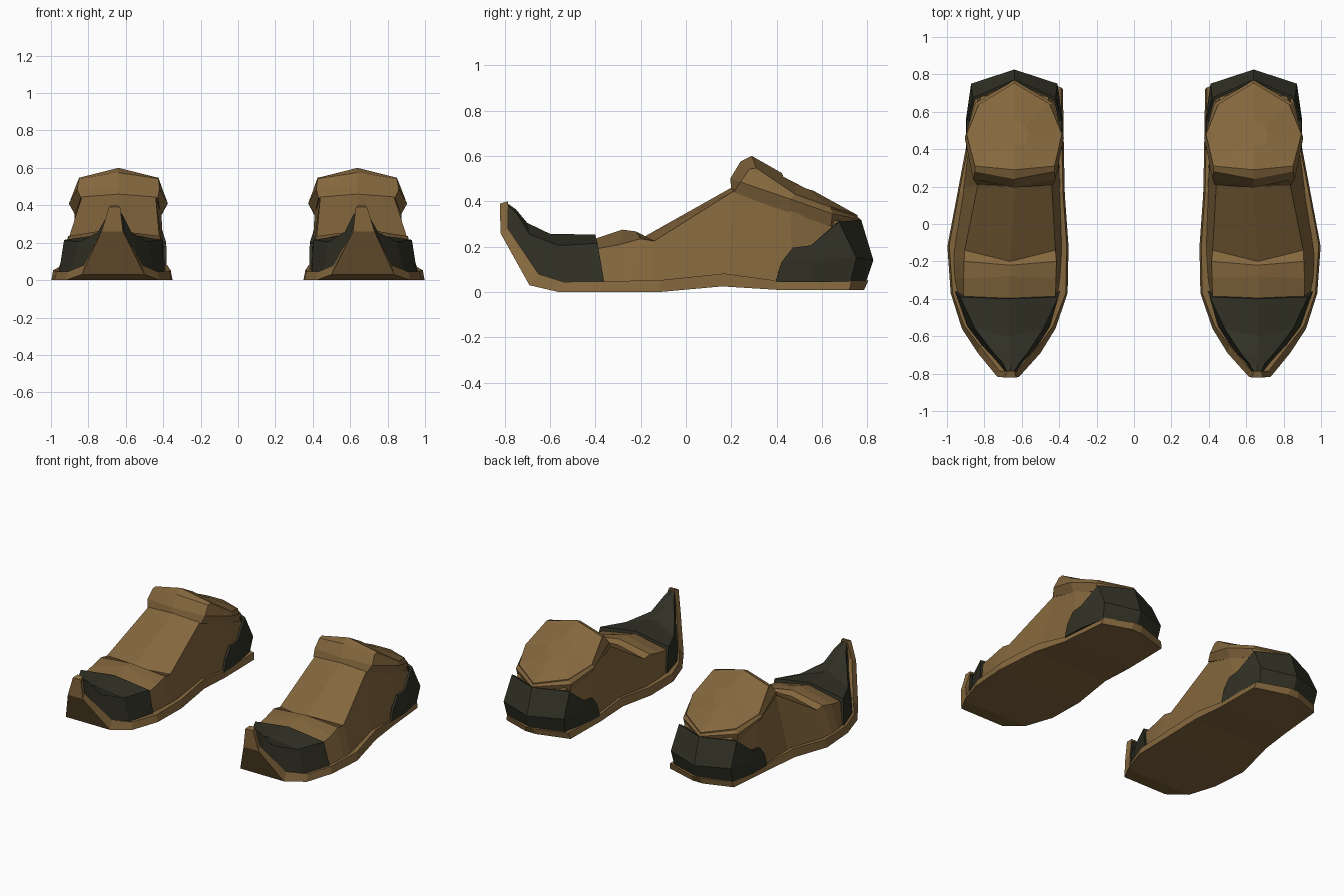
import bpy, bmesh


def material(name, color):
    m = bpy.data.materials.new(name)
    m.diffuse_color = (*color, 1)
    return m


BROWN = material("brown leather", (0.23, 0.135, 0.047))
DARK = material("dark green leather", (0.031, 0.031, 0.019))


def loft(name, rings, mat, closed=True, thickness=0):
    """Skin a list of rings; closed rings get end caps, open ones become a shell."""
    bm = bmesh.new()
    rows = [[bm.verts.new(p) for p in r] for r in rings]
    n = len(rows[0])
    for a, b in zip(rows, rows[1:]):
        for i in range(n if closed else n - 1):
            j = (i + 1) % n
            bm.faces.new((a[i], a[j], b[j], b[i]))
    if closed:
        bm.faces.new(rows[0])
        bm.faces.new(rows[-1])
    return finish(name, bm, mat, thickness)


def finish(name, bm, mat, thickness=0):
    bmesh.ops.recalc_face_normals(bm, faces=bm.faces)
    me = bpy.data.meshes.new(name)
    bm.to_mesh(me)
    bm.free()
    me.materials.append(mat)
    ob = bpy.data.objects.new(name, me)
    bpy.context.collection.objects.link(ob)
    if thickness:
        s = ob.modifiers.new("shell", 'SOLIDIFY')
        s.thickness = thickness
        s.offset = 0
    # the second shoe of the pair
    ob.modifiers.new("pair", 'MIRROR').use_mirror_merge = False
    return ob


# sole: bottom y, bottom z, top y, top z, inner x, outer x
sole = [
    (0.785, 0.01, 0.805, 0.052, 0.60, 0.68),
    (0.72, 0.01, 0.73, 0.052, 0.38, 0.87),
    (0.40, 0.01, 0.40, 0.05, 0.375, 0.90),
    (0.16, 0.025, 0.17, 0.082, 0.37, 0.945),
    (-0.12, 0.0, -0.11, 0.053, 0.35, 0.998),
    (-0.37, 0.0, -0.37, 0.047, 0.355, 0.98),
    (-0.56, 0.0, -0.54, 0.045, 0.42, 0.92),
    (-0.69, 0.03, -0.65, 0.08, 0.50, 0.835),
    (-0.818, 0.26, -0.785, 0.28, 0.615, 0.73),
    (-0.82, 0.39, -0.785, 0.40, 0.63, 0.69),
]
loft("sole", [[(a + 0.01, yt, zt), (b - 0.01, yt, zt), (b, yb, zb), (a, yb, zb)]
              for yb, zb, yt, zt, a, b in sole], BROWN)


def arch(yb, zb, a, b, yt, zt, c, d, yc, zc):
    """Upper section: base edges, top corners and a raised centre."""
    return [(a, yb, zb), (c, yt, zt), ((c + d) / 2, yc, zc), (d, yt, zt), (b, yb, zb)]


# upper body: base y, z, x in, x out / corner y, z, x in, x out / centre y, z
body = [
    (-0.38, 0.04, 0.41, 0.94, -0.40, 0.19, 0.42, 0.91, -0.40, 0.235),
    (-0.29, 0.04, 0.395, 0.96, -0.29, 0.21, 0.417, 0.912, -0.28, 0.275),
    (-0.22, 0.04, 0.39, 0.965, -0.20, 0.235, 0.415, 0.908, -0.22, 0.267),
    (-0.15, 0.04, 0.385, 0.965, -0.14, 0.225, 0.42, 0.905, -0.20, 0.235),
    (0.19, 0.06, 0.395, 0.915, 0.21, 0.445, 0.44, 0.835, 0.20, 0.46),
    (0.47, 0.04, 0.405, 0.875, 0.46, 0.36, 0.41, 0.875, 0.46, 0.44),
    (0.71, 0.04, 0.44, 0.83, 0.68, 0.31, 0.46, 0.82, 0.72, 0.31),
]
loft("upper_body", [arch(*s) for s in body], BROWN)

# pointed toe cap
toe = [
    (-0.36, 0.04, 0.395, 0.957, -0.39, 0.215, 0.405, 0.93, -0.40, 0.253),
    (-0.55, 0.04, 0.45, 0.89, -0.56, 0.205, 0.485, 0.85, -0.60, 0.257),
    (-0.67, 0.07, 0.525, 0.80, -0.69, 0.255, 0.57, 0.75, -0.70, 0.305),
    (-0.735, 0.19, 0.59, 0.735, -0.745, 0.345, 0.615, 0.70, -0.75, 0.365),
    (-0.79, 0.28, 0.63, 0.69, -0.79, 0.385, 0.64, 0.68, -0.79, 0.393),
]
loft("toe_cap", [arch(*s) for s in toe], DARK)

# padded collar with a sloping closed top
lower = [(0.64, 0.20, 0.455), (0.84, 0.21, 0.44), (0.872, 0.45, 0.35), (0.84, 0.64, 0.29),
         (0.64, 0.755, 0.30), (0.44, 0.64, 0.29), (0.412, 0.45, 0.35), (0.43, 0.21, 0.44)]
middle = [(0.64, 0.195, 0.50), (0.86, 0.24, 0.485), (0.905, 0.46, 0.41), (0.85, 0.645, 0.345),
          (0.64, 0.77, 0.32), (0.43, 0.645, 0.345), (0.375, 0.46, 0.41), (0.42, 0.24, 0.485)]
upper = [(0.64, 0.29, 0.60), (0.85, 0.31, 0.547), (0.895, 0.48, 0.432), (0.83, 0.64, 0.375),
         (0.64, 0.755, 0.34), (0.45, 0.64, 0.375), (0.385, 0.48, 0.432), (0.425, 0.31, 0.547)]
bevel = [(0.64, 0.24, 0.575)] + [(x, y - 0.03, z - 0.005) if y < 0.4 else (x, y, z - 0.008)
                                 for x, y, z in upper[1:]]
crown = [(0.64 + (x - 0.64) * 0.3, 0.48 + (y - 0.48) * 0.3, 0.492 + (z - 0.492) * 0.3)
         for x, y, z in upper]
loft("collar", [lower, middle, bevel, upper, crown], BROWN)

# heel guard wrapping round the back, from inner side to outer side


def wrap(side_points, back):
    inner = [(0.64 - w * 1.0, y, z) for w, y, z in side_points]
    outer = [(0.64 + w, y, z) for w, y, z in reversed(side_points)]
    return inner + [(0.64, *back)] + outer


heel = [
    wrap([(0.25, 0.395, 0.045), (0.245, 0.55, 0.045), (0.215, 0.72, 0.045)], (0.785, 0.045)),
    wrap([(0.25, 0.42, 0.13), (0.25, 0.56, 0.14), (0.225, 0.745, 0.15)], (0.818, 0.14)),
    wrap([(0.248, 0.47, 0.195), (0.247, 0.55, 0.205), (0.215, 0.67, 0.308)], (0.765, 0.315)),
]
loft("heel_guard", heel, DARK, closed=False, thickness=0.016)
